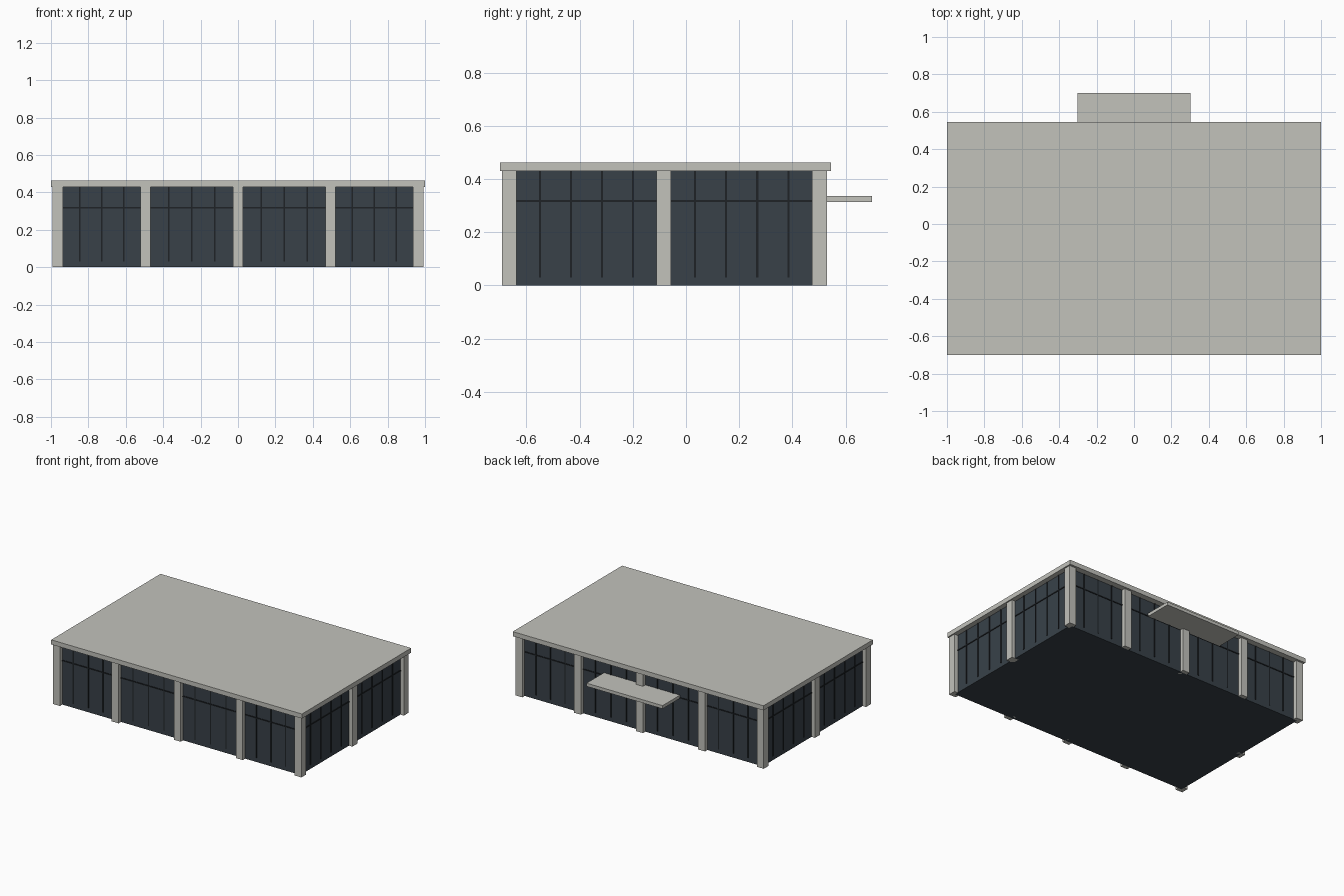
import bpy

if "Cube" in bpy.data.objects:
    bpy.data.objects.remove(bpy.data.objects["Cube"])


def material(name, rgb):
    m = bpy.data.materials.new(name)
    m.diffuse_color = (*rgb, 1)
    m.use_nodes = True
    m.node_tree.nodes["Principled BSDF"].inputs["Base Color"].default_value = m.diffuse_color
    return m


CONCRETE = material("pale concrete", (0.54, 0.54, 0.50))
GLASS = material("dark glass", (0.040, 0.053, 0.066))
FRAME = material("black frame", (0.013, 0.016, 0.019))


def box(name, x, y, z, mat):
    """Box from (min, max) ranges on each axis."""
    bpy.ops.mesh.primitive_cube_add(size=1, location=[(a + b) / 2 for a, b in (x, y, z)])
    ob = bpy.context.object
    ob.name = name
    ob.scale = [b - a for a, b in (x, y, z)]
    bpy.ops.object.transform_apply(location=False, rotation=False, scale=True)
    ob.data.materials.append(mat)
    return ob


H = 0.43                                # wall height
XS = [-0.963, -0.495, 0, 0.495, 0.963]  # column lines along x
YS = [-0.665, -0.083, 0.502]            # column lines along y
C = 0.0275                              # half column width
M = 0.004                               # half mullion width

# Glass body, roof slab and rear entrance canopy
box("glass_walls", (XS[0], XS[-1]), (YS[0], YS[-1]), (0, H), GLASS)
box("roof_slab", (-1, 1), (-0.70, 0.545), (H, 0.463), CONCRETE)
box("entrance_canopy", (-0.303, 0.303), (YS[-1], 0.70), (0.314, 0.337), CONCRETE)

# Columns around the perimeter
for i, x in enumerate(XS):
    for j, y in enumerate(YS):
        if i in (0, len(XS) - 1) or j in (0, len(YS) - 1):
            box("column", (x - C, x + C), (y - C, y + C), (0, H), CONCRETE)


def bay_splits(lines, count):
    """Mullion positions between neighbouring columns."""
    return [a + (b - a) * k / count for a, b in zip(lines, lines[1:]) for k in range(1, count)]


# Mullions and transoms on the long walls
for y in (YS[0], YS[-1]):
    for x in bay_splits(XS, 4):
        box("mullion", (x - M, x + M), (y - M, y + M), (0.03, H), FRAME)
    box("transom", (XS[0], XS[-1]), (y - M, y + M), (0.314, 0.322), FRAME)

# Mullions and transoms on the short walls
for x in (XS[0], XS[-1]):
    for y in bay_splits(YS, 5):
        box("mullion", (x - M, x + M), (y - M, y + M), (0.03, H), FRAME)
    box("transom", (x - M, x + M), (YS[0], YS[-1]), (0.314, 0.322), FRAME)
